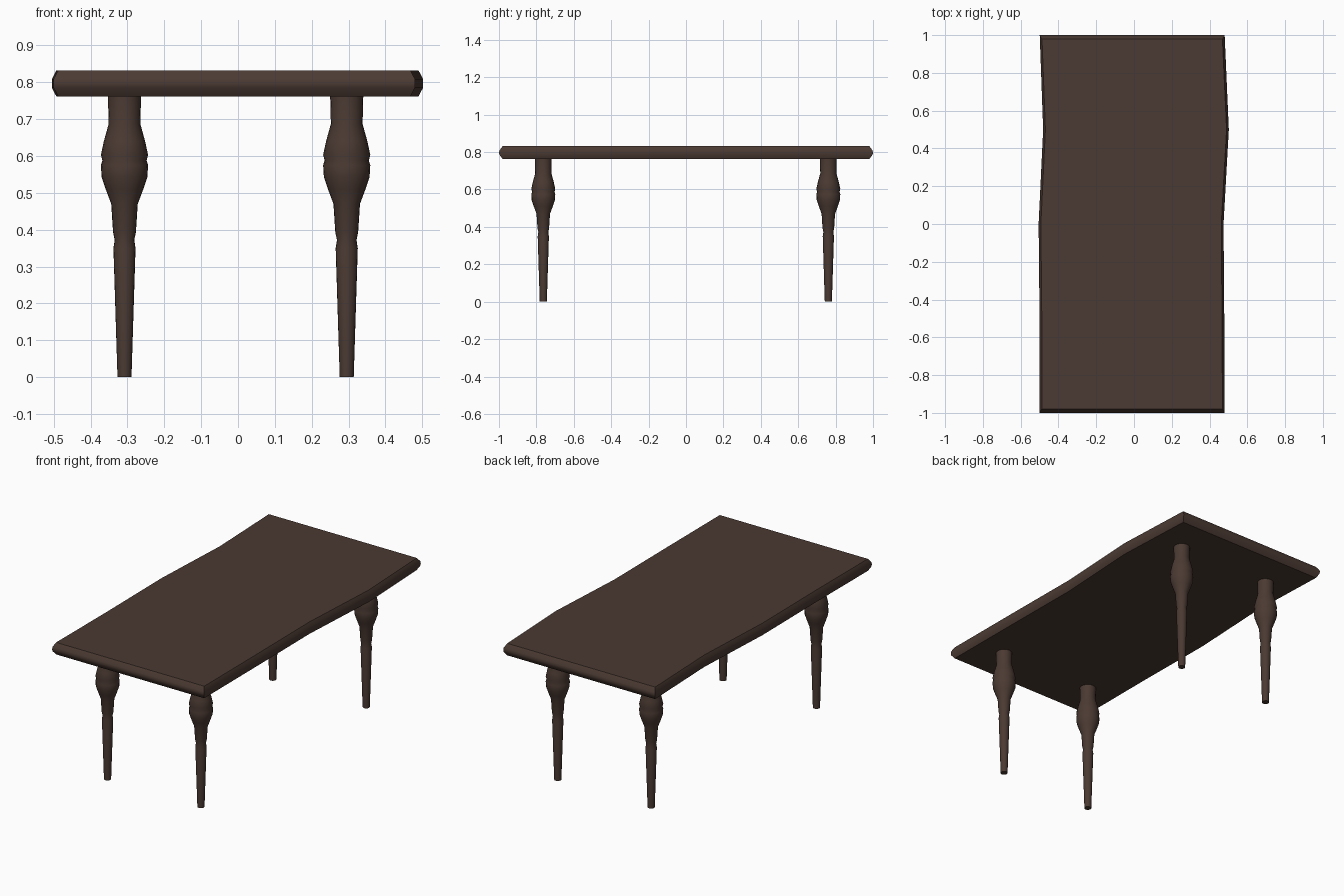
import bpy, bmesh, math

if "Cube" in bpy.data.objects:
    bpy.data.objects.remove(bpy.data.objects["Cube"])

wood = bpy.data.materials.new("dark brown wood")
wood.diffuse_color = (0.07, 0.042, 0.032, 1)
wood.use_nodes = True
wood.node_tree.nodes["Principled BSDF"].inputs["Base Color"].default_value = wood.diffuse_color


def loft(name, rings, angle):
    """Skin closed rings of points from bottom to top and cap both ends."""
    bm = bmesh.new()
    vr = [[bm.verts.new(p) for p in r] for r in rings]
    n = len(vr[0])
    for a, b in zip(vr, vr[1:]):
        for i in range(n):
            j = (i + 1) % n
            bm.faces.new((a[i], a[j], b[j], b[i]))
    bm.faces.new(vr[0][::-1])
    bm.faces.new(vr[-1])
    bmesh.ops.recalc_face_normals(bm, faces=bm.faces)
    me = bpy.data.meshes.new(name)
    bm.to_mesh(me)
    bm.free()
    me.materials.append(wood)
    ob = bpy.data.objects.new(name, me)
    bpy.context.collection.objects.link(ob)
    bpy.ops.object.select_all(action='DESELECT')
    ob.select_set(True)
    bpy.context.view_layer.objects.active = ob
    bpy.ops.object.shade_smooth_by_angle(angle=math.radians(angle))
    return ob


# Tabletop: wavy long edges (y, left x, right x) with a rounded rim
rows = [(-1, -0.5, 0.48), (-0.5, -0.5, 0.478), (0, -0.505, 0.474),
        (0.5, -0.481, 0.502), (1, -0.499, 0.48)]


def outline(z, dx, dy):
    side = lambda y: max(-1 + dy, min(1 - dy, y))
    right = [(r - dx, side(y), z) for y, l, r in rows]
    left = [(l + dx, side(y), z) for y, l, r in rows]
    return right + left[::-1]


loft("tabletop", [outline(0.762, 0.012, 0.02), outline(0.785, 0, 0.003),
                  outline(0.797, 0, 0), outline(0.809, 0, 0.003),
                  outline(0.832, 0.012, 0.02)], 50)

# Turned legs: (radius, height) profile
profile = [(0.019, 0), (0.030, 0.35), (0.0265, 0.372), (0.031, 0.393),
           (0.036, 0.47), (0.051, 0.51), (0.062, 0.543), (0.064, 0.575),
           (0.060, 0.588), (0.064, 0.603), (0.056, 0.64), (0.043, 0.687),
           (0.045, 0.765)]
N = 20
for xn, x in (("left", -0.308), ("right", 0.295)):
    for yn, y in (("front", -0.763), ("back", 0.761)):
        rings = [[(x + r * math.cos(2 * math.pi * i / N),
                   y + r * math.sin(2 * math.pi * i / N), z) for i in range(N)]
                 for r, z in profile]
        loft(f"{yn}_{xn}_leg", rings, 50)
